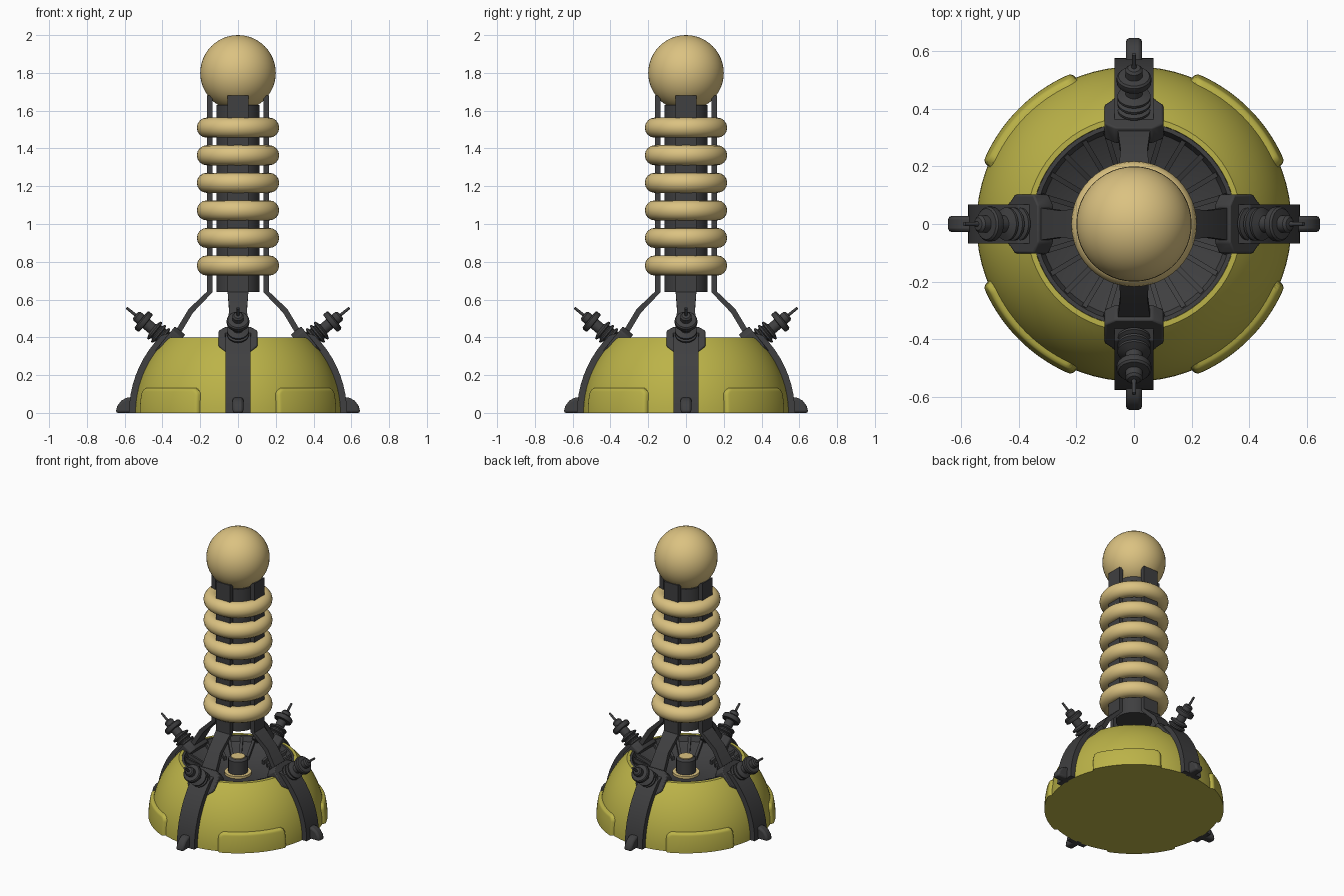
import bpy, bmesh, math
from mathutils import Matrix, Vector

if "Cube" in bpy.data.objects:
    bpy.data.objects.remove(bpy.data.objects["Cube"])

def mat(name, rgb):
    m = bpy.data.materials.new(name)
    m.diffuse_color = (*rgb, 1)
    m.use_nodes = True
    m.node_tree.nodes["Principled BSDF"].inputs["Base Color"].default_value = m.diffuse_color
    return m

OLIVE = mat("olive_paint", (0.50, 0.45, 0.065))
TAN = mat("tan_ceramic", (0.71, 0.54, 0.22))
DARK = mat("dark_metal", (0.05, 0.05, 0.052))

def finish(name, bm, material, angle=35, bevel=0):
    bmesh.ops.recalc_face_normals(bm, faces=bm.faces)
    me = bpy.data.meshes.new(name)
    bm.to_mesh(me)
    bm.free()
    me.materials.append(material)
    ob = bpy.data.objects.new(name, me)
    bpy.context.collection.objects.link(ob)
    bpy.ops.object.select_all(action='DESELECT')
    ob.select_set(True)
    bpy.context.view_layer.objects.active = ob
    bpy.ops.object.shade_smooth_by_angle(angle=math.radians(angle))
    if bevel:
        b = ob.modifiers.new("bevel", 'BEVEL')
        b.width, b.segments = bevel, 2
    return ob

def lathe(name, profile, material, n=48, matrix=None, closed=False):
    """Spin (radius, height) points around z."""
    bm = bmesh.new()
    vs = [bm.verts.new((r, 0, z)) for r, z in profile]
    es = [bm.edges.new(p) for p in zip(vs, vs[1:])]
    if closed:
        es.append(bm.edges.new((vs[-1], vs[0])))
    bmesh.ops.spin(bm, geom=vs + es, axis=(0, 0, 1), cent=(0, 0, 0),
                   angle=2 * math.pi, steps=n)
    bmesh.ops.remove_doubles(bm, verts=bm.verts, dist=1e-5)
    if matrix:
        bm.transform(matrix)
    return finish(name, bm, material)

def extrude(name, outline, depth, material, matrix, bevel=0):
    """Extrude an xy outline along z from depth[0] to depth[1]."""
    bm = bmesh.new()
    lo, hi = ([bm.verts.new((x, y, d)) for x, y in outline] for d in depth)
    n = len(outline)
    bm.faces.new(lo)
    bm.faces.new(hi)
    for i in range(n):
        j = (i + 1) % n
        bm.faces.new((lo[i], lo[j], hi[j], hi[i]))
    bm.transform(matrix)
    return finish(name, bm, material, bevel=bevel)

def rot(a):
    return Matrix.Rotation(a, 4, 'Z')

# dome shell, flat underneath and open on top
R = 0.547
arc = [math.asin(0.4 / R) * i / 16 for i in range(17)]
lathe("dome", [(0, 0)] + [(R * math.cos(a), R * math.sin(a)) for a in arc]
      + [(0.355, 0.4), (0.35, 0.36)], OLIVE, 72)

# recessed dark well inside the dome, with ribs
lathe("well", [(0.354, 0.398), (0.34, 0.398), (0.325, 0.365), (0.2, 0.3), (0, 0.29)], DARK, 64)
for q in range(4):
    for k in range(5):
        a = math.radians(90 * q + 45 + (k - 2) * 14)
        extrude("well_rib", [(0.2, 0.29), (0.345, 0.36), (0.335, 0.393), (0.2, 0.325)],
                (-0.009, 0.009), DARK, rot(a) @ Matrix.Rotation(math.pi / 2, 4, 'X'))

# short contact post in the well
lathe("post", [(0, 0.28), (0.062, 0.28), (0.062, 0.4), (0.046, 0.412), (0, 0.412)], DARK, 24)
lathe("post_cap", [(0.045, 0.41), (0.045, 0.417), (0, 0.417)], TAN, 24)
lathe("post_collar", [(0.06, 0.28), (0.085, 0.28), (0.085, 0.31), (0.06, 0.31)], TAN, 24)

# central column, stacked rings and top ball
lathe("column", [(0, 0.64), (0.115, 0.64), (0.115, 1.63), (0, 1.63)], DARK, 32)
for i in range(6):
    z = 0.78 + 0.146 * i
    lathe(f"coil_ring_{i + 1}",
          [(0.166 + 0.052 * math.cos(t * math.pi / 8), z + 0.053 * math.sin(t * math.pi / 8))
           for t in range(16)], TAN, 48, closed=True)
bm = bmesh.new()
bmesh.ops.create_uvsphere(bm, u_segments=48, v_segments=24, radius=0.2,
                          matrix=Matrix.Translation((0, 0, 1.8)))
finish("top_ball", bm, TAN)

# raised rounded panels around the dome foot
def panel(angle):
    bm = bmesh.new()
    nu, nv, hw, hv, cr = 56, 20, 0.222, 0.133, 0.04
    rows = []
    for j in range(-1, nv + 1):
        v = max(j, 0) / nv * (hv + 0.003)
        row = []
        for i in range(nu + 1):
            u = (i / nu * 2 - 1) * (hw + 0.004)
            qx, qy = abs(u) - hw + cr, v - hv + cr
            d = -(math.hypot(max(qx, 0), max(qy, 0)) + min(max(qx, qy), 0) - cr)
            t = min(max(d / 0.018, 0), 1)
            r = R - 0.006 + 0.025 * math.sqrt(1 - (1 - t) ** 2)
            if j < 0:
                r = 0.53
            lat, lon = v / R, u / R
            row.append(bm.verts.new((r * math.cos(lat) * math.cos(lon),
                                     r * math.cos(lat) * math.sin(lon), r * math.sin(lat))))
        rows.append(row)
    for a, b in zip(rows, rows[1:]):
        for i in range(nu):
            bm.faces.new((a[i], a[i + 1], b[i + 1], b[i]))
    bm.transform(rot(angle))
    finish("dome_panel", bm, OLIVE, 50)

# bent strut: (radius, height, half width, half thickness) sections
PATH = [(0.15, 1.68, 0.055, 0.015), (0.15, 0.64, 0.055, 0.015),
        (0.25, 0.54, 0.047, 0.015), (0.322, 0.42, 0.057, 0.015), (0.36, 0.405, 0.068, 0.018)]
PATH += [(0.557 * math.cos(math.radians(a)), 0.557 * math.sin(math.radians(a)), 0.067, 0.02)
         for a in range(45, -1, -5)]

def strut(m):
    bm = bmesh.new()
    loops = []
    for i, (r, z, w, t) in enumerate(PATH):
        p, q = PATH[max(i - 1, 0)], PATH[min(i + 1, len(PATH) - 1)]
        d = Vector((q[0] - p[0], q[1] - p[1])).normalized()
        n = Vector((-d.y, d.x)) * t
        loops.append([bm.verts.new((r + s * n.x, y, z + s * n.y if i < len(PATH) - 1 else 0))
                      for s, y in ((1, -w), (1, w), (-1, w), (-1, -w))])
    for a, b in zip(loops, loops[1:]):
        for k in range(4):
            bm.faces.new((a[k], a[(k + 1) % 4], b[(k + 1) % 4], b[k]))
    bm.faces.new(loops[0])
    bm.faces.new(loops[-1])
    bm.transform(m)
    finish("strut", bm, DARK, 20)

# ribbed insulator profile along its own axis
INSULATOR = [(0, -0.02), (0.045, -0.02), (0.045, 0.035)]
for s in (0.04, 0.067, 0.094):
    INSULATOR += [(0.043, s), (0.058, s + 0.006), (0.058, s + 0.015), (0.043, s + 0.021)]
INSULATOR += [(0.03, 0.12), (0.03, 0.162), (0.056, 0.164), (0.06, 0.17), (0.06, 0.19),
              (0.054, 0.197), (0.03, 0.199), (0.03, 0.225), (0.022, 0.234),
              (0.008, 0.236), (0.007, 0.295), (0, 0.297)]
PLATE = [(-0.06, -0.102), (-0.085, -0.065), (-0.085, 0.065), (-0.06, 0.102),
         (0.045, 0.102), (0.085, 0.065), (0.085, -0.065), (0.045, -0.102)]
FOOT = [(0.53, 0), (0.648, 0), (0.64, 0.035), (0.618, 0.065), (0.59, 0.08), (0.53, 0.085)]

for k in range(4):
    m = rot(k * math.pi / 2)
    strut(m)
    panel(k * math.pi / 2 + math.pi / 4)
    # local z of tilt points outward and 39 degrees up
    tilt = m @ Matrix.Translation((0.36, 0, 0.37)) @ Matrix.Rotation(math.radians(51), 4, 'Y')
    extrude("bracket", PLATE, (-0.035, 0.035), DARK, tilt, 0.006)
    lathe("insulator", INSULATOR, DARK, 24, tilt)
    extrude("foot", FOOT, (-0.028, 0.028), DARK, m @ Matrix.Rotation(math.pi / 2, 4, 'X'), 0.012)
